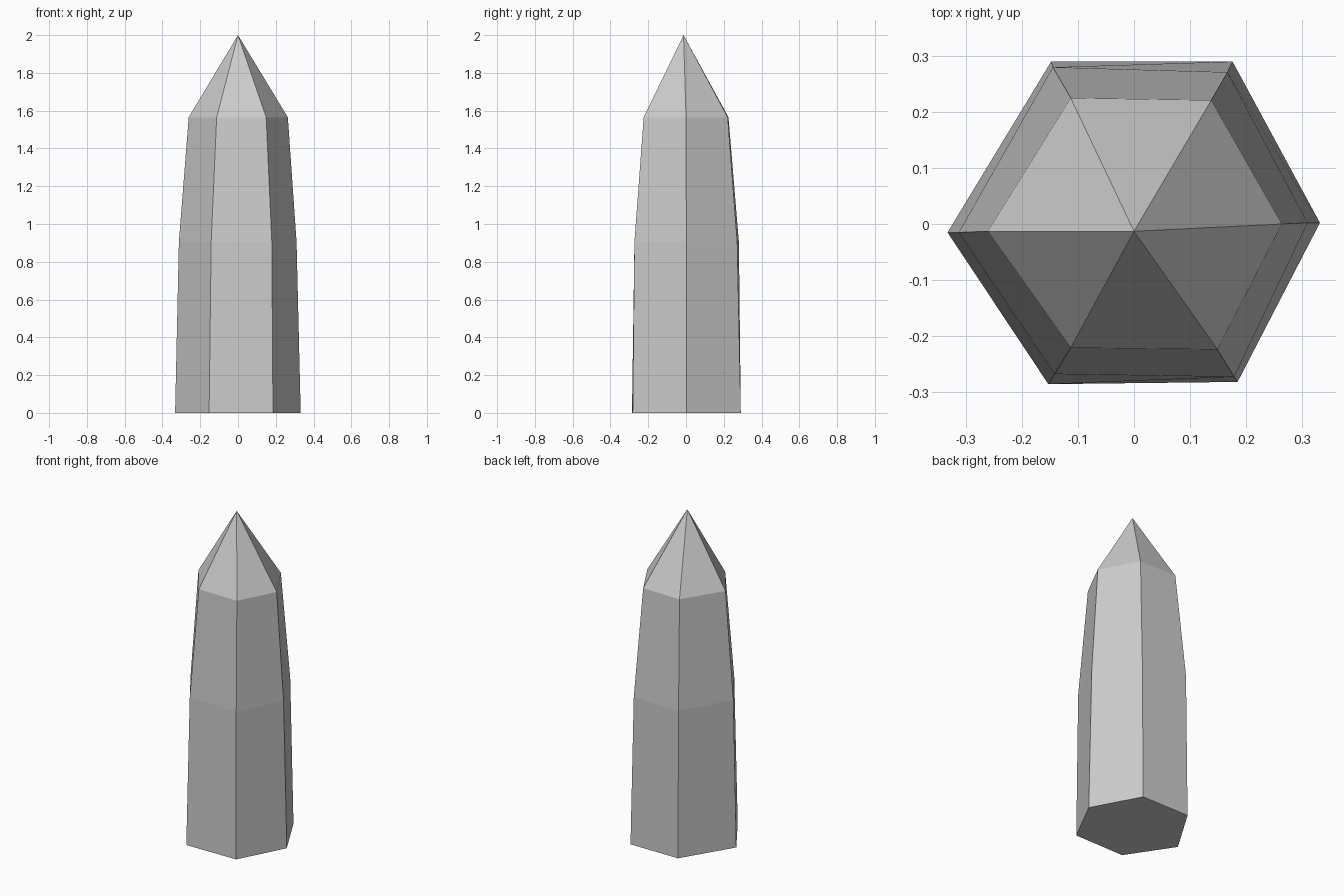
import bpy, bmesh

if "Cube" in bpy.data.objects:
    bpy.data.objects.remove(bpy.data.objects["Cube"])

# Slightly irregular hexagonal rings, from base to shoulder: (height, corners)
rings = [
    (0.0, [(.332, .002), (.176, .29), (-.148, .29), (-.333, -.015), (-.153, -.286), (.185, -.282)]),
    (0.905, [(.31, .002), (.167, .271), (-.145, .28), (-.313, -.015), (-.142, -.268), (.179, -.273)]),
    (1.565, [(.264, 0), (.138, .221), (-.113, .225), (-.261, -.013), (-.113, -.221), (.149, -.224)]),
]

bm = bmesh.new()
loops = [[bm.verts.new((x, y, z)) for x, y in pts] for z, pts in rings]

# Flat base
bm.faces.new(loops[0][::-1])

# Tapering shaft
for low, high in zip(loops, loops[1:]):
    for i in range(6):
        j = (i + 1) % 6
        bm.faces.new((low[i], low[j], high[j], high[i]))

# Pointed tip
apex = bm.verts.new((0, -.013, 2))
for i in range(6):
    bm.faces.new((loops[-1][i], loops[-1][(i + 1) % 6], apex))

bmesh.ops.recalc_face_normals(bm, faces=bm.faces[:])
mesh = bpy.data.meshes.new("crystal_point")
bm.to_mesh(mesh)
bm.free()
bpy.context.collection.objects.link(bpy.data.objects.new("crystal_point", mesh))
